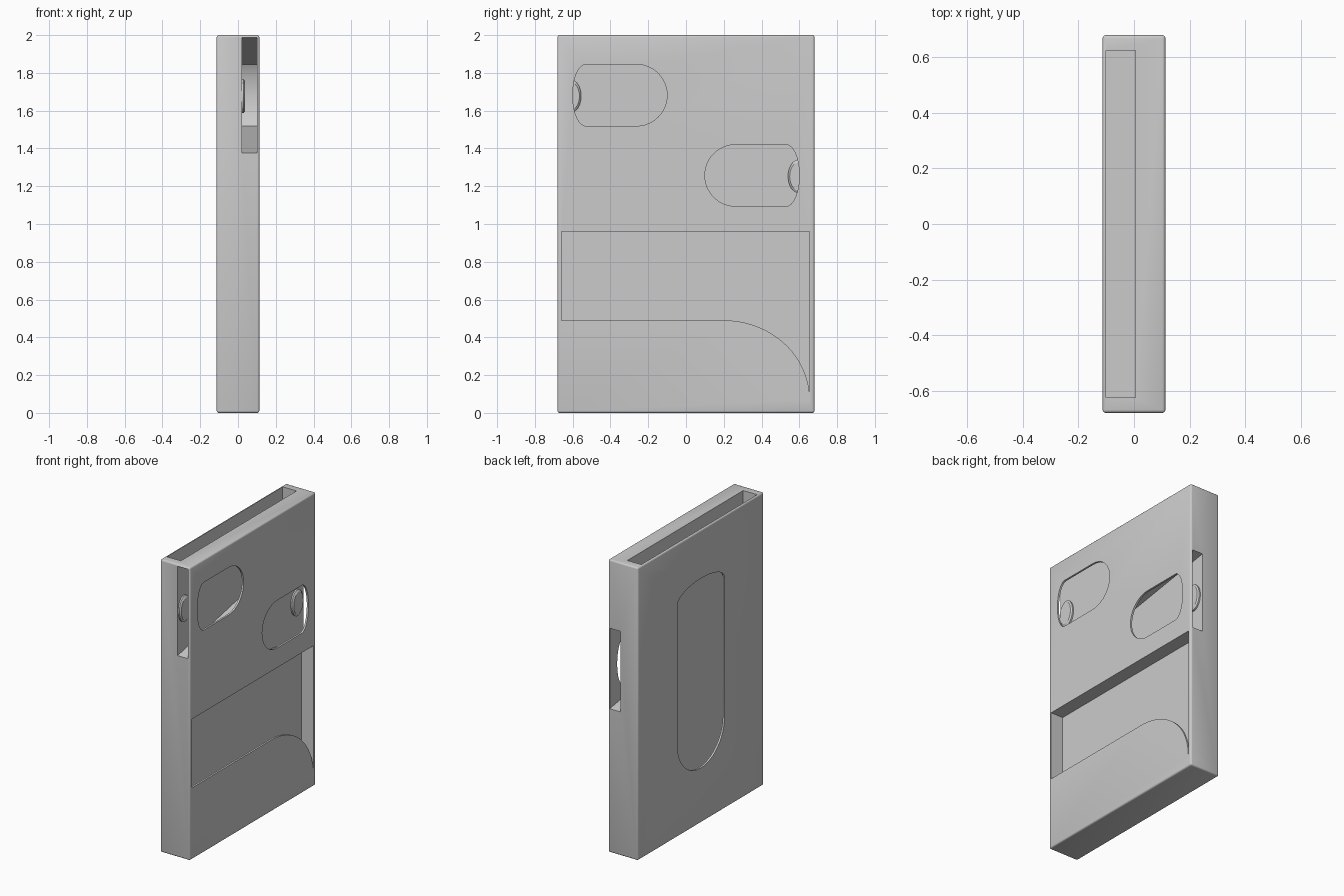
import bpy, bmesh
from math import sin, cos, pi

cube = bpy.data.objects.get("Cube")
if cube:
    bpy.data.objects.remove(cube, do_unlink=True)

grey = bpy.data.materials.new("matte grey")
grey.use_nodes = True
colour = (0.6, 0.6, 0.6, 1)
grey.diffuse_color = colour
grey.node_tree.nodes["Principled BSDF"].inputs["Base Color"].default_value = colour


def add_object(name, bm):
    bmesh.ops.recalc_face_normals(bm, faces=bm.faces[:])
    mesh = bpy.data.meshes.new(name)
    bm.to_mesh(mesh)
    bm.free()
    mesh.materials.append(grey)
    ob = bpy.data.objects.new(name, mesh)
    bpy.context.collection.objects.link(ob)
    return ob


def prism(name, outline, x0, x1):
    """Extrude a (y, z) outline from x0 to x1."""
    bm = bmesh.new()
    face = bm.faces.new([bm.verts.new((x0, y, z)) for y, z in outline])
    moved = bmesh.ops.extrude_face_region(bm, geom=[face])["geom"]
    verts = [v for v in moved if isinstance(v, bmesh.types.BMVert)]
    bmesh.ops.translate(bm, verts=verts, vec=(x1 - x0, 0, 0))
    return add_object(name, bm)


def rect(y0, y1, z0, z1):
    return [(y0, z0), (y1, z0), (y1, z1), (y0, z1)]


def arc(cy, cz, ry, rz, start, end, steps=24):
    angles = [start + (end - start) * i / steps for i in range(steps + 1)]
    return [(cy + ry * cos(a), cz + rz * sin(a)) for a in angles]


def thumb_window(start, end, half, flat):
    """Slot along one axis: shallow curve at the start, half circle at the end."""
    return (arc(end - half, 0, half, half, -pi / 2, pi / 2)
            + arc(start + flat, 0, flat, half, pi / 2, 3 * pi / 2))


def cut(target, cutter):
    cutter.hide_render = True
    mod = target.modifiers.new("cut", 'BOOLEAN')
    mod.operation = 'DIFFERENCE'
    mod.solver = 'EXACT'
    mod.object = cutter
    bpy.context.view_layer.objects.active = target
    bpy.ops.object.modifier_apply(modifier=mod.name)
    bpy.data.objects.remove(cutter, do_unlink=True)


# Outer case with softened edges
W, D, H = 0.113, 0.68, 2.0
case = prism("case", rect(-D, D, 0, H), -W, W)
bevel = case.modifiers.new("soft edges", 'BEVEL')
bevel.width = 0.011
bevel.segments = 3
bpy.context.view_layer.objects.active = case
bpy.ops.object.modifier_apply(modifier=bevel.name)

INNER, SKIN, OUT = 0.02, 0.1, 0.2

# Main card pocket, open at the top, with a tall thumb window
cut(case, prism("main_pocket", rect(-0.625, 0.625, 0.055, 2.1), -SKIN, 0.005))
tall = [(y, -s) for s, y in thumb_window(-1.67, -0.375, 0.255, 0.09)]
cut(case, prism("tall_window", tall, -OUT, -0.05))

# Lower card pocket behind a thin curved lip
cut(case, prism("lower_pocket", rect(-0.66, 0.655, 0.04, 0.96), INNER, SKIN))
lip = [(0.655, 0.96), (-0.66, 0.96), (-0.66, 0.49)]
lip += arc(0.2, 0.07, 0.455, 0.42, pi / 2, 0, 32)
cut(case, prism("lip_opening", lip, 0.06, OUT))

# Two tapered side slots, each with a thumb window and a raised grip
for label, side, z, mouth, grip_y in (("front", -1, 1.682, 0.305, 0.615),
                                      ("rear", 1, 1.257, 0.275, 0.6)):
    upper = [(0.75, mouth), (D, mouth), (0, 0.163), (-0.04, 0.093)]
    taper = upper + [(y, -h) for y, h in reversed(upper)]
    cut(case, prism(label + "_slot", [(side * y, z + h) for y, h in taper],
                    INNER, SKIN))
    window = thumb_window(-0.6, -0.1, 0.163, 0.07)
    cut(case, prism(label + "_window", [(-side * y, z + h) for y, h in window],
                    0.06, OUT))
    bm = bmesh.new()
    rings = []
    for x, scale in ((INNER - 0.005, 1), (0.03, 1), (0.038, 0.85)):
        ring = arc(side * grip_y, z - 0.005, 0.06 * scale, 0.09 * scale,
                   0, 2 * pi, 40)[:-1]
        rings.append([bm.verts.new((x, y, h)) for y, h in ring])
    for a, b in zip(rings, rings[1:]):
        for i in range(len(a)):
            j = (i + 1) % len(a)
            bm.faces.new((a[i], a[j], b[j], b[i]))
    bm.faces.new(rings[0])
    bm.faces.new(rings[-1])
    add_object(label + "_grip", bm)

# Smooth curves, crisp edges
for ob in bpy.context.collection.objects:
    ob.select_set(ob.type == 'MESH' and ob.data.materials[:] == [grey])
bpy.context.view_layer.objects.active = case
bpy.ops.object.shade_smooth_by_angle(angle=pi / 6)
